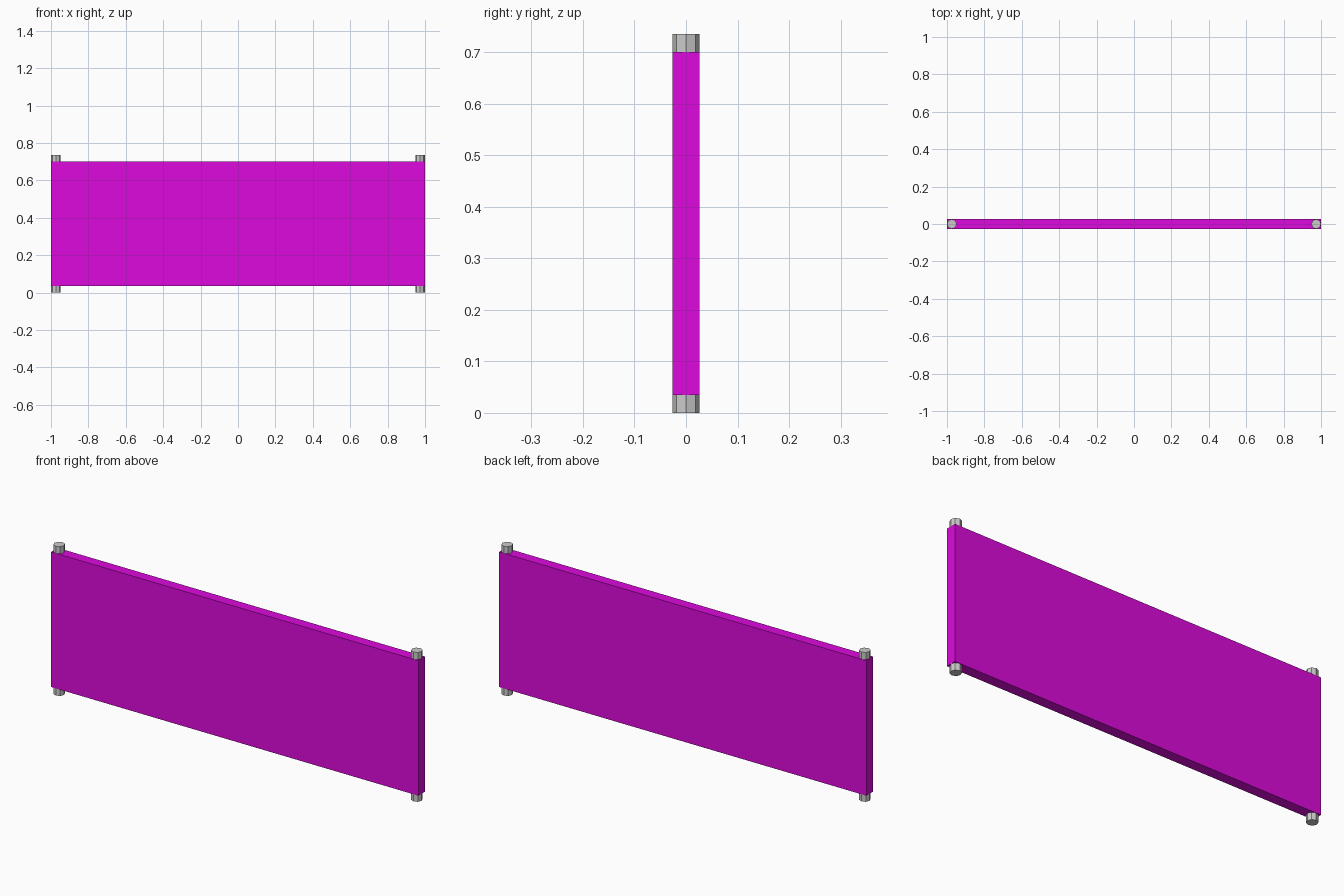
import bpy

if "Cube" in bpy.data.objects:
    bpy.data.objects.remove(bpy.data.objects["Cube"])

R = 0.026          # post radius, half the panel thickness
HEIGHT = 0.735

# Magenta panel
mat = bpy.data.materials.new("magenta")
mat.diffuse_color = (0.72, 0.003, 0.72, 1)
mat.use_nodes = True
mat.node_tree.nodes["Principled BSDF"].inputs["Base Color"].default_value = mat.diffuse_color
bpy.ops.mesh.primitive_cube_add(size=1, location=(0, 0, 0.3675))
panel = bpy.context.object
panel.name = "panel"
panel.scale = (2, 2 * R, 0.665)
bpy.ops.object.transform_apply(location=False, rotation=False, scale=True)
panel.data.materials.append(mat)

# Octagonal end posts, showing above and below the panel
for name, side in (("left_post", -1), ("right_post", 1)):
    bpy.ops.mesh.primitive_cylinder_add(
        vertices=8, radius=R, depth=HEIGHT,
        location=(side * (1 - R), 0, HEIGHT / 2))
    bpy.context.object.name = name
